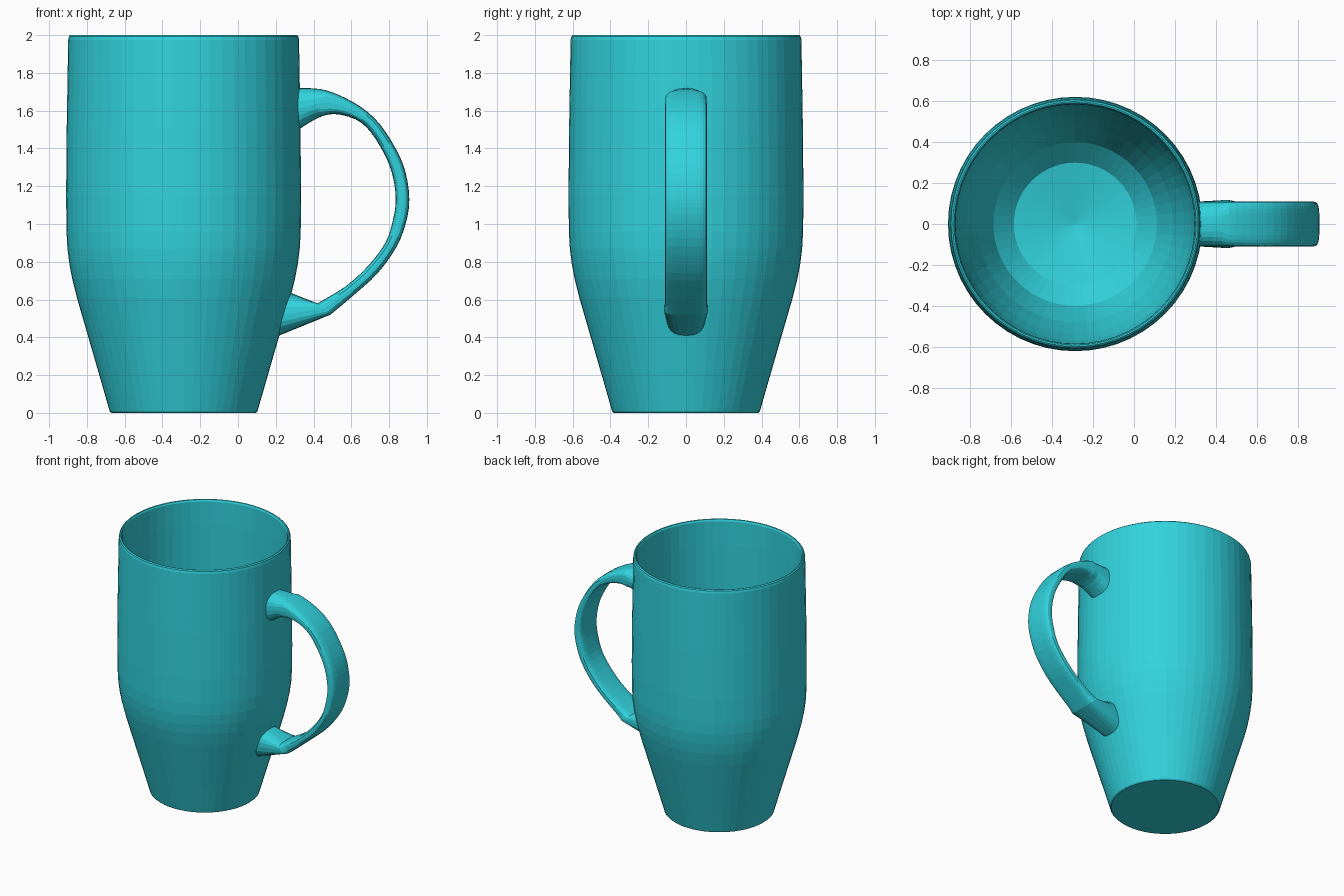
import bpy, bmesh, math
from mathutils import Vector

if "Cube" in bpy.data.objects:
    bpy.data.objects.remove(bpy.data.objects["Cube"])

teal = bpy.data.materials.new("teal glaze")
teal.diffuse_color = (0.031, 0.65, 0.73, 1)
teal.use_nodes = True
teal.node_tree.nodes["Principled BSDF"].inputs["Base Color"].default_value = teal.diffuse_color


def make_object(name, bm):
    bmesh.ops.recalc_face_normals(bm, faces=bm.faces[:])
    mesh = bpy.data.meshes.new(name)
    bm.to_mesh(mesh)
    bm.free()
    mesh.materials.append(teal)
    obj = bpy.data.objects.new(name, mesh)
    bpy.context.collection.objects.link(obj)
    return obj


def bridge(bm, a, b):
    n = len(a)
    for i in range(n):
        j = (i + 1) % n
        bm.faces.new((a[i], a[j], b[j], b[i]))


def smooth_path(points, steps):
    # Catmull-Rom subdivision of a list of vectors
    pts = [points[0]] + points + [points[-1]]
    out = []
    for k in range(1, len(pts) - 2):
        p0, p1, p2, p3 = pts[k - 1:k + 3]
        for s in range(steps):
            t = s / steps
            out.append(0.5 * (2 * p1 + (p2 - p0) * t
                              + (2 * p0 - 5 * p1 + 4 * p2 - p3) * t * t
                              + (3 * p1 - p0 - 3 * p2 + p3) * t ** 3))
    return out + [points[-1]]


# Cup: closed wall profile (radius, height), outside up and inside down
CX, SIDES = -0.288, 56
profile = [(0.382, 0), (0.391, 0.008), (0.396, 0.025), (0.452, 0.22),
           (0.51, 0.42), (0.565, 0.61), (0.59, 0.71), (0.605, 0.79),
           (0.615, 0.87), (0.62, 0.96), (0.622, 1.15), (0.619, 1.5),
           (0.614, 1.8), (0.611, 1.975), (0.607, 1.993), (0.599, 2.0),
           (0.592, 1.998), (0.586, 1.985), (0.585, 1.8), (0.59, 1.2),
           (0.587, 0.92), (0.568, 0.76), (0.535, 0.61), (0.48, 0.42),
           (0.40, 0.22), (0.30, 0.12)]
bm = bmesh.new()
rings = []
for r, z in profile:
    rings.append([bm.verts.new((CX + r * math.cos(2 * math.pi * i / SIDES),
                                r * math.sin(2 * math.pi * i / SIDES), z))
                  for i in range(SIDES)])
for a, b in zip(rings, rings[1:]):
    bridge(bm, a, b)
bm.faces.new(rings[0])
centre = bm.verts.new((CX, 0, 0.06))
for i in range(SIDES):
    bm.faces.new((rings[-1][i], rings[-1][(i + 1) % SIDES], centre))
make_object("cup", bm)

# Handle: outer and inner edge curves in x, z
outer = [(0.305, 1.72), (0.43, 1.715), (0.53, 1.685), (0.65, 1.62),
         (0.75, 1.53), (0.84, 1.39), (0.888, 1.27), (0.907, 1.13),
         (0.89, 1.01), (0.84, 0.88), (0.74, 0.74), (0.62, 0.63), (0.49, 0.52)]
inner = [(0.305, 1.49), (0.42, 1.56), (0.51, 1.582), (0.62, 1.555),
         (0.70, 1.49), (0.78, 1.36), (0.82, 1.25), (0.835, 1.13),
         (0.82, 1.02), (0.78, 0.90), (0.69, 0.78), (0.57, 0.67), (0.42, 0.58)]
edge_out = smooth_path([Vector(p) for p in outer], 3)
edge_in = smooth_path([Vector(p) for p in inner], 3)
half_width = [0.11] * len(edge_out)
half_width[-1] = 0.118
# flared lower stub running into the cup wall
edge_out.append(Vector((0.207, 0.405)))
edge_in.append(Vector((0.268, 0.64)))
half_width.append(0.105)

bm = bmesh.new()
rings = []
N = 24
for o, i, w in zip(edge_out, edge_in, half_width):
    mid, half = (o + i) / 2, (o - i) / 2
    # thin strap gets a squarer section, the thick ends a rounder one
    power = 0.55 if half.length < 0.07 else 0.8
    ring = []
    for k in range(N):
        a = 2 * math.pi * k / N
        c, s = math.cos(a), math.sin(a)
        c = math.copysign(abs(c) ** power, c)
        s = math.copysign(abs(s) ** power, s)
        p = mid + half * s
        ring.append(bm.verts.new((p.x, w * c, p.y)))
    rings.append(ring)
for a, b in zip(rings, rings[1:]):
    bridge(bm, a, b)
bm.faces.new(rings[0])
bm.faces.new(rings[-1])
make_object("handle", bm)
